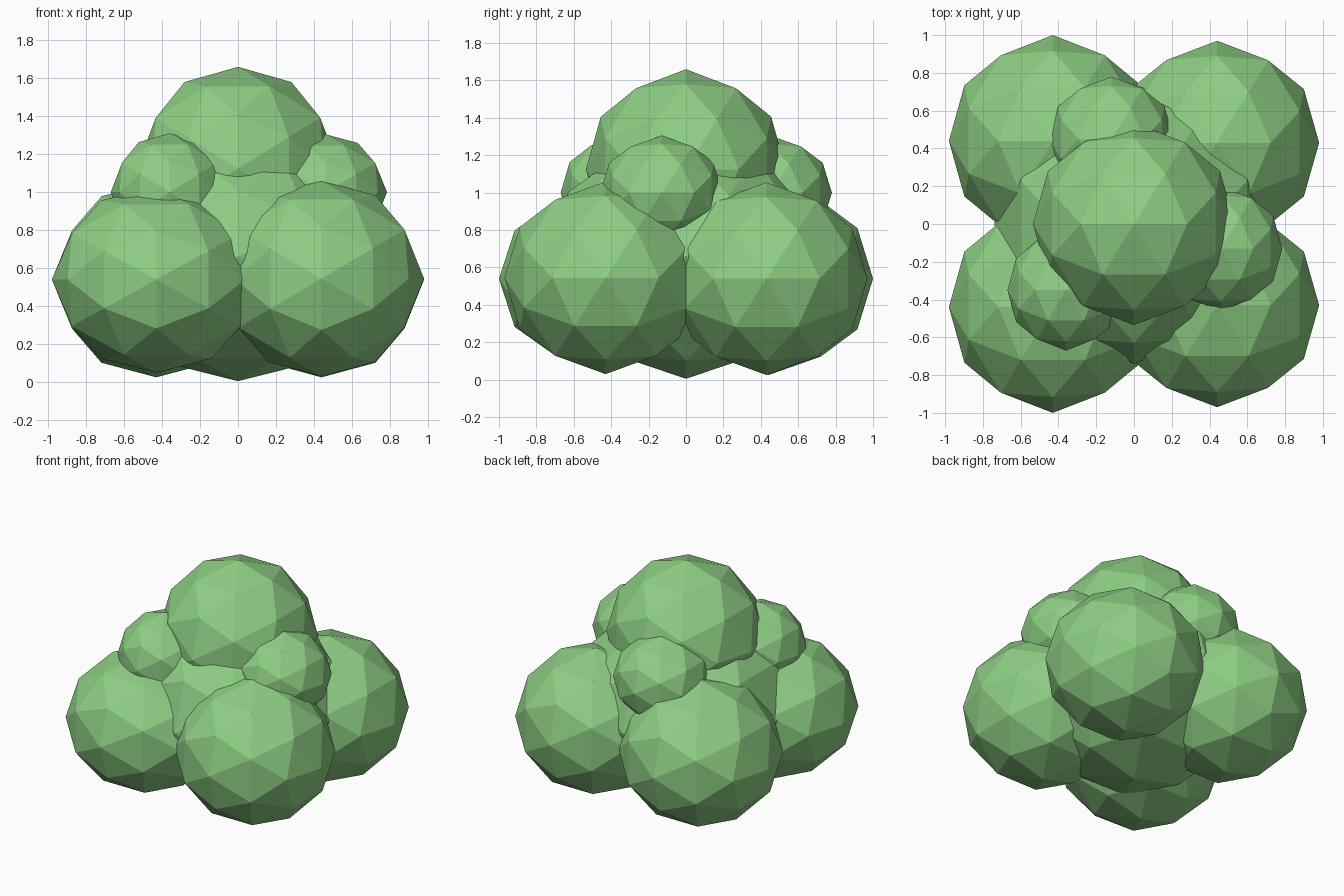
import bpy, bmesh, math

if "Cube" in bpy.data.objects:
    bpy.data.objects.remove(bpy.data.objects["Cube"])

green = bpy.data.materials.new("leaf green")
green.diffuse_color = (0.27, 0.62, 0.23, 1)
green.use_nodes = True
green.node_tree.nodes["Principled BSDF"].inputs["Base Color"].default_value = green.diffuse_color


def leaf_clump(name, center, radii):
    """Flat-shaded 80-sided ball with a vertex on every axis."""
    t = (1 + math.sqrt(5)) / 2
    bm = bmesh.new()
    for a in (-1, 1):
        for b in (-t, t):
            for co in ((a, 0, b), (0, b, a), (b, a, 0)):
                bm.verts.new(co)
    bmesh.ops.convex_hull(bm, input=bm.verts[:])
    bmesh.ops.subdivide_edges(bm, edges=bm.edges[:], cuts=1, use_grid_fill=True)
    for v in bm.verts:
        n = v.co.normalized()
        v.co = [c + r * k for c, r, k in zip(center, radii, n)]
    bmesh.ops.triangulate(bm, faces=bm.faces[:])
    bmesh.ops.recalc_face_normals(bm, faces=bm.faces[:])
    me = bpy.data.meshes.new(name)
    bm.to_mesh(me)
    bm.free()
    me.materials.append(green)
    bpy.context.collection.objects.link(bpy.data.objects.new(name, me))


# Core and crown
leaf_clump("core_clump", (0, 0, 0.66), (0.74, 0.74, 0.655))
leaf_clump("top_clump", (0, 0, 1.125), (0.535, 0.535, 0.535))

# Four large clumps around the base
leaf_clump("front_left_clump", (-0.43, -0.44, 0.54), (0.55, 0.56, 0.49))
leaf_clump("front_right_clump", (0.44, -0.43, 0.545), (0.54, 0.54, 0.515))
leaf_clump("back_left_clump", (-0.43, 0.44, 0.54), (0.55, 0.56, 0.515))
leaf_clump("back_right_clump", (0.44, 0.43, 0.54), (0.54, 0.54, 0.515))

# Three small clumps on the shoulders
leaf_clump("small_front_left_clump", (-0.36, -0.35, 1.0), (0.31, 0.32, 0.31))
leaf_clump("small_right_clump", (0.46, -0.13, 1.0), (0.325, 0.33, 0.305))
leaf_clump("small_back_clump", (-0.12, 0.45, 1.0), (0.33, 0.33, 0.305))
